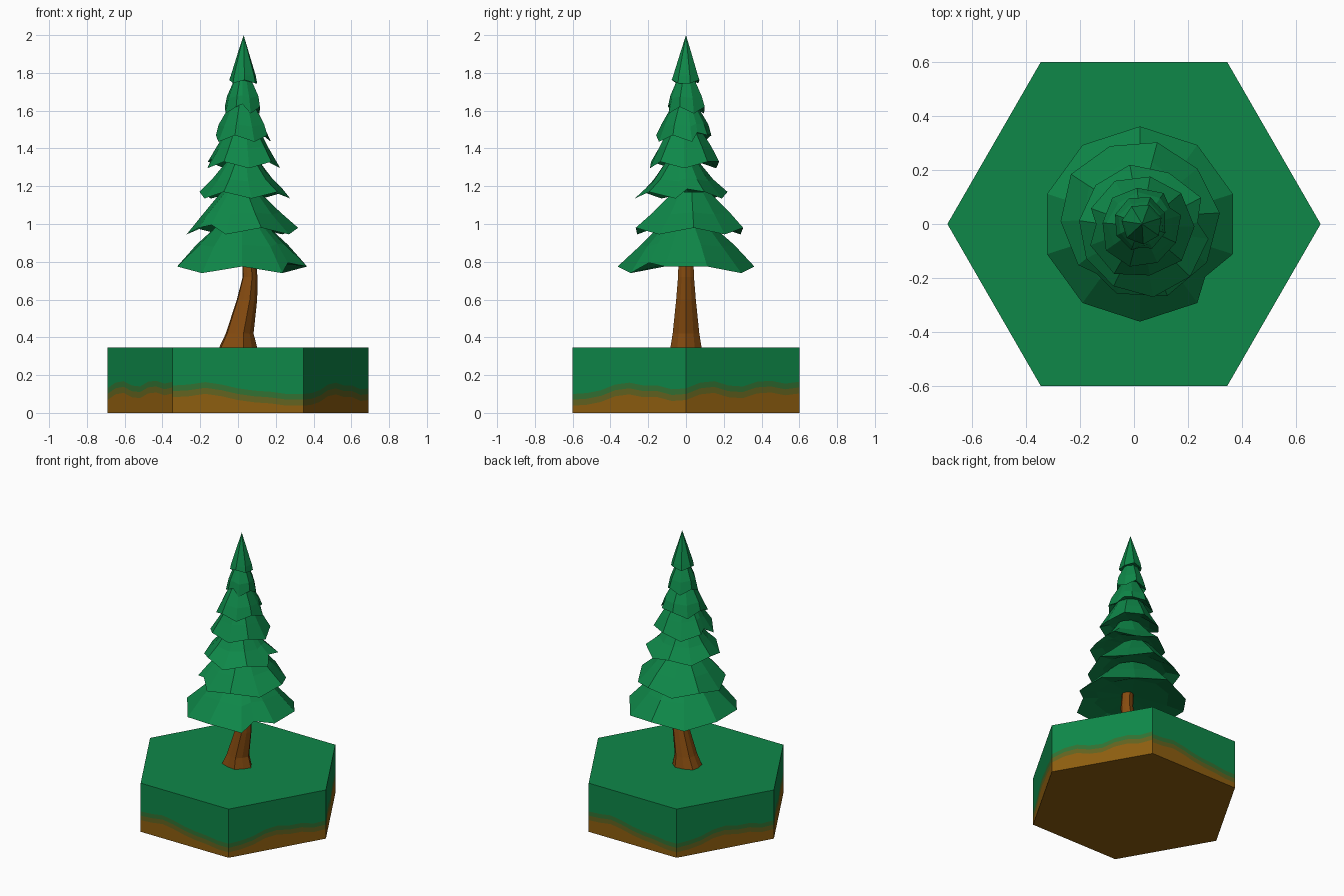
import bpy, math, random
from mathutils import Vector

if "Cube" in bpy.data.objects:
    bpy.data.objects.remove(bpy.data.objects["Cube"])

random.seed(4)


def material(name, rgb):
    m = bpy.data.materials.new(name)
    m.diffuse_color = (*rgb, 1)
    m.use_nodes = True
    m.node_tree.nodes["Principled BSDF"].inputs["Base Color"].default_value = m.diffuse_color
    return m


GREEN = material("leaf green", (0.0045, 0.245, 0.066))
MOSS = material("moss green", (0.032, 0.165, 0.032))
OLIVE = material("olive earth", (0.125, 0.125, 0.014))
SOIL = material("soil brown", (0.27, 0.112, 0.005))
BARK = material("bark brown", (0.235, 0.070, 0.005))


def make(name, verts, faces, mats, idx=None):
    me = bpy.data.meshes.new(name)
    me.from_pydata(verts, [], faces)
    for m in mats:
        me.materials.append(m)
    if idx:
        me.polygons.foreach_set("material_index", idx)
    me.update()
    ob = bpy.data.objects.new(name, me)
    bpy.context.collection.objects.link(ob)
    return ob


def loft(name, rings, mats, tip=None, base=None):
    """Skin equal rings bottom to top, closing each end with a fan or a cap."""
    n = len(rings[0])
    verts = [v for r in rings for v in r]
    faces = []
    for k in range(len(rings) - 1):
        for i in range(n):
            j = (i + 1) % n
            faces.append((k * n + i, k * n + j, (k + 1) * n + j, (k + 1) * n + i))
    last = (len(rings) - 1) * n
    if tip:
        verts.append(tip)
        faces += [(last + i, last + (i + 1) % n, len(verts) - 1) for i in range(n)]
    else:
        faces.append(tuple(range(last, last + n)))
    if base:
        verts.append(base)
        faces += [((i + 1) % n, i, len(verts) - 1) for i in range(n)]
    else:
        faces.append(tuple(reversed(range(n))))
    return make(name, verts, faces, mats)


# Hexagonal ground block: each side is cut into wavy layers of soil and grass
TOP = 0.346
WAVES = [  # upper edge of the earth layers, one list per side, repeating
    [0.145, 0.15, 0.163, 0.15, 0.13, 0.118, 0.112, 0.10, 0.10],
    [0.10, 0.105, 0.12, 0.15, 0.16, 0.145, 0.145, 0.125, 0.13],
    [0.13, 0.16, 0.168, 0.145, 0.14, 0.165, 0.17, 0.155, 0.165],
]
corners = [Vector((0.692 * math.cos(math.radians(240 + 60 * k)),
                   0.6 * math.sin(math.radians(240 + 60 * k)) / math.sin(math.pi / 3), 0))
           for k in range(6)]
verts, faces, idx = [], [], []
for s in range(6):
    a, b = corners[s], corners[(s + 1) % 6]
    start = len(verts)
    wave = WAVES[s % 3]
    for i, w in enumerate(wave):
        p = a.lerp(b, i / (len(wave) - 1))
        verts += [(p.x, p.y, z) for z in (0, w - 0.062, w - 0.03, w, TOP)]
    for i in range(len(wave) - 1):
        for r in range(4):
            q = start + i * 5 + r
            faces.append((q, q + 5, q + 6, q + 1))
            idx.append(r)
for z, mat, step in ((0, 0, -1), (TOP, 3, 1)):
    start = len(verts)
    verts += [(c.x, c.y, z) for c in corners]
    faces.append(tuple(range(start, start + 6))[::step])
    idx.append(mat)
make("ground_block", verts, faces, [SOIL, OLIVE, MOSS, GREEN], idx)

# Leaning trunk with a flared foot: height, centre x, x radius, y radius
rings = []
for z, cx, rx, ry in ((0.34, -0.005, 0.105, 0.085), (0.42, 0.005, 0.075, 0.072),
                      (0.60, 0.045, 0.055, 0.053), (0.72, 0.062, 0.040, 0.043),
                      (0.90, 0.050, 0.035, 0.038)):
    ring = []
    for i in range(10):
        t = math.tau * i / 10
        g = 0.93 if i % 2 else 1.03
        ring.append((cx + rx * g * math.cos(t), ry * g * math.sin(t), z))
    rings.append(ring)
loft("trunk", rings, [BARK])

# Foliage skirts: centre x, centre y, rim radius, rim z, mid radius, mid z,
# top radius, top z, sides, start angle, notch angle
TIERS = [
    (0.022, 0.000, 0.362, 0.775, 0.245, 0.89, 0.140, 0.99, 10, 90, -36),
    (0.012, 0.025, 0.300, 0.975, 0.205, 1.06, 0.100, 1.17, 10, 75, 210),
    (0.027, -0.020, 0.245, 1.165, 0.160, 1.235, 0.080, 1.34, 10, 100, 0),
    (0.027, -0.010, 0.195, 1.325, 0.140, 1.41, 0.075, 1.52, 9, 80, 150),
    (0.024, -0.008, 0.150, 1.465, 0.122, 1.525, 0.060, 1.64, 9, 95, 20),
    (0.025, 0.000, 0.102, 1.615, 0.085, 1.675, 0.040, 1.78, 8, 70, 260),
]
for k, (cx, cy, r0, z0, r1, z1, r2, z2, n, first, notch) in enumerate(TIERS):
    angles = [(first + 360 * i / n, i) for i in range(n)]
    near = min(range(n), key=lambda i: abs((angles[i][0] - notch + 180) % 360 - 180))
    angles.insert(near + 1, (angles[near][0] + 150 / n, -1))   # slit in the skirt
    inner, rim, mid, top = [], [], [], []
    for a, i in angles:
        t = math.radians(a)
        c, s = math.cos(t), math.sin(t)
        if i < 0:
            f, dz = 0.86, 0.02
        elif k == 0:
            f, dz = 1.0, -0.035 if 0.7 < abs(s) < 0.9 else 0.0
        else:
            f, dz = random.uniform(0.93, 1.05), -0.03 if i % 2 else 0.005
        m = 1.04 if i % 2 == 0 else 0.97
        for ring, r, z in ((inner, r0 * 0.68 * f, z0 + 0.02), (rim, r0 * f, z0 + dz),
                           (mid, r1 * m, z1 + dz * 0.3), (top, r2, z2)):
            ring.append((cx + r * c, cy + r * s, z))
    loft(f"foliage_tier_{k + 1}", [inner, rim, mid, top], [GREEN], base=(cx, cy, z0 + 0.04))

# Pointed crown
rings = []
for r, z, wob in ((0.045, 1.76, 0), (0.076, 1.745, 0.018), (0.068, 1.785, 0), (0.032, 1.90, 0)):
    rings.append([(0.029 + r * math.cos(math.tau * i / 7 + 0.3),
                   r * math.sin(math.tau * i / 7 + 0.3), z + wob * (i % 2)) for i in range(7)])
loft("crown_tip", rings, [GREEN], tip=(0.03, 0, 2.0), base=(0.029, 0, 1.77))
